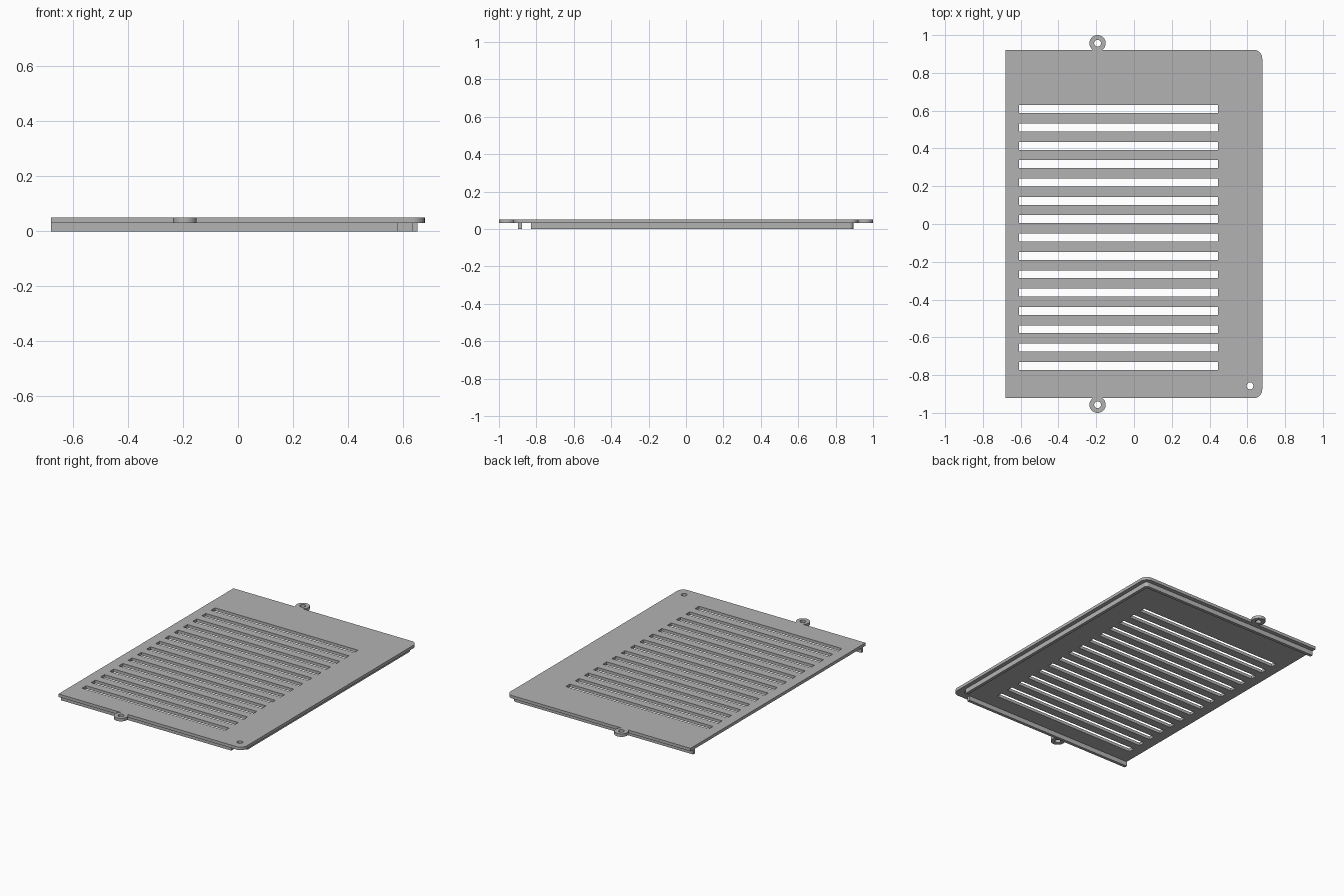
import bpy, bmesh
from math import sin, cos, pi, asin

cube = bpy.data.objects.get("Cube")
if cube:
    bpy.data.objects.remove(cube)

grey = bpy.data.materials.new("matte_grey")
grey.use_nodes = True
grey.diffuse_color = (0.45, 0.45, 0.45, 1)
grey.node_tree.nodes["Principled BSDF"].inputs["Base Color"].default_value = (0.45, 0.45, 0.45, 1)

# Main dimensions
HALF_X, HALF_Y = 0.679, 0.922
Z_LIP, Z_TOP = 0.031, 0.051
EAR_X, EAR_Y, EAR_R, HOLE_R = -0.193, 0.957, 0.043, 0.018


def arc(cx, cy, r, start, end, steps=12):
    angles = [start + (end - start) * i / steps for i in range(steps + 1)]
    return [(cx + r * cos(a), cy + r * sin(a)) for a in angles]


def circle(cx, cy, r):
    return arc(cx, cy, r, 0, 2 * pi, 32)[:-1]


def rect(x0, x1, y0, y1):
    return [(x0, y0), (x1, y0), (x1, y1), (x0, y1)]


def slab(name, loops, z0, z1):
    """Extrude a flat outline; any loops inside it become holes."""
    curve = bpy.data.curves.new(name + "_outline", 'CURVE')
    curve.dimensions = '2D'
    curve.fill_mode = 'BOTH'
    curve.extrude = (z1 - z0) / 2
    for loop in loops:
        spline = curve.splines.new('POLY')
        spline.points.add(len(loop) - 1)
        for point, (x, y) in zip(spline.points, loop):
            point.co = (x, y, 0, 1)
        spline.use_cyclic_u = True
    helper = bpy.data.objects.new(name + "_outline", curve)
    mesh = bpy.data.meshes.new_from_object(helper)
    bpy.data.objects.remove(helper)
    bm = bmesh.new()
    bm.from_mesh(mesh)
    bmesh.ops.remove_doubles(bm, verts=bm.verts, dist=1e-5)
    bmesh.ops.translate(bm, verts=bm.verts, vec=(0, 0, (z0 + z1) / 2))
    bmesh.ops.recalc_face_normals(bm, faces=bm.faces)
    bm.to_mesh(mesh)
    bm.free()
    mesh.name = name
    mesh.materials.clear()
    mesh.materials.append(grey)
    obj = bpy.data.objects.new(name, mesh)
    bpy.context.collection.objects.link(obj)
    bpy.ops.object.select_all(action='DESELECT')
    obj.select_set(True)
    bpy.context.view_layer.objects.active = obj
    bpy.ops.object.shade_smooth_by_angle(angle=pi / 6)
    return obj


# Vent plate: square left corners, rounded right corners, an ear front and back
R = 0.045
dip = asin((EAR_Y - HALF_Y) / EAR_R)
outline = [(-HALF_X, -HALF_Y)]
outline += arc(EAR_X, -EAR_Y, EAR_R, pi - dip, 2 * pi + dip, 28)
outline += arc(HALF_X - R, -HALF_Y + R, R, -pi / 2, 0)
outline += arc(HALF_X - R, HALF_Y - R, R, 0, pi / 2)
outline += arc(EAR_X, EAR_Y, EAR_R, -dip, pi + dip, 28)
outline += [(-HALF_X, HALF_Y)]

holes = [circle(EAR_X, s * EAR_Y, HOLE_R) for s in (-1, 1)]
holes.append(circle(0.614, -0.857, HOLE_R))
for i in range(15):
    y = 0.608 - i * 0.0971
    holes.append(rect(-0.61, 0.446, y - 0.021, y + 0.021))
slab("vent_plate", [outline] + holes, Z_LIP, Z_TOP)

# Lip under the right and back edges, rounded where they meet
OUT_X, OUT_Y, WALL, LIP_R = 0.652, 0.895, 0.02, 0.022
lip = [(OUT_X - WALL, -0.83), (OUT_X, -0.83)]
lip += arc(OUT_X - LIP_R, OUT_Y - LIP_R, LIP_R, 0, pi / 2, 8)
lip += [(-HALF_X, OUT_Y), (-HALF_X, OUT_Y - WALL), (OUT_X - WALL, OUT_Y - WALL)]
slab("side_and_back_lip", [lip], 0, Z_LIP)

# Lip under the front edge, stopping short of the corner hole
slab("front_lip", [rect(-HALF_X, 0.58, -OUT_Y - 0.003, -OUT_Y + WALL - 0.003)], 0, Z_LIP)
